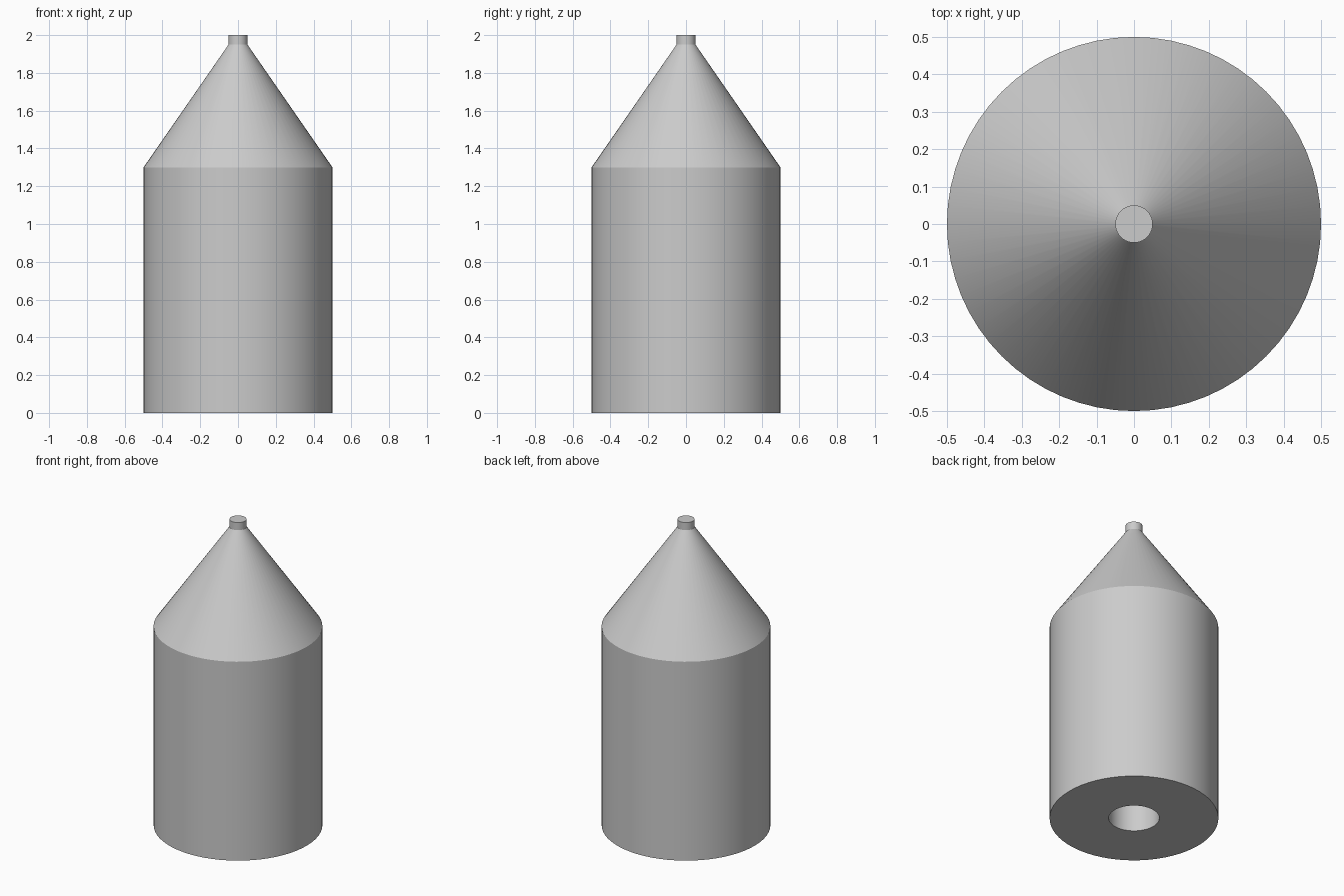
import bpy
import bmesh
import math

SIDES = 64

cube = bpy.data.objects.get("Cube")
if cube:
    bpy.data.objects.remove(cube, do_unlink=True)

# Plain grey for the whole model
grey = bpy.data.materials.new("light_grey")
grey.use_nodes = True
colour = (0.6, 0.6, 0.6, 1)
grey.diffuse_color = colour
grey.node_tree.nodes["Principled BSDF"].inputs["Base Color"].default_value = colour


def lathe(name, profile, material):
    """Revolve a (radius, height) profile around z."""
    bm = bmesh.new()
    verts = [bm.verts.new((r, 0, z)) for r, z in profile]
    edges = [bm.edges.new(pair) for pair in zip(verts, verts[1:])]
    bmesh.ops.spin(bm, geom=verts + edges, cent=(0, 0, 0), axis=(0, 0, 1),
                   angle=math.tau, steps=SIDES)
    bmesh.ops.remove_doubles(bm, verts=bm.verts, dist=0.0005)
    bmesh.ops.recalc_face_normals(bm, faces=bm.faces)
    mesh = bpy.data.meshes.new(name)
    bm.to_mesh(mesh)
    bm.free()
    mesh.materials.append(material)
    obj = bpy.data.objects.new(name, mesh)
    bpy.context.collection.objects.link(obj)
    bpy.ops.object.select_all(action="DESELECT")
    obj.select_set(True)
    bpy.context.view_layer.objects.active = obj
    bpy.ops.object.shade_smooth_by_angle(angle=math.radians(25))
    return obj


# Blind bore, flat underside, cylinder wall, cone and short tip
lathe("bored_body_with_cone_tip", [
    (0, 1.0), (0.15, 1.0), (0.15, 0),
    (0.5, 0), (0.5, 1.3),
    (0.05, 1.95), (0.05, 2), (0, 2),
], grey)
